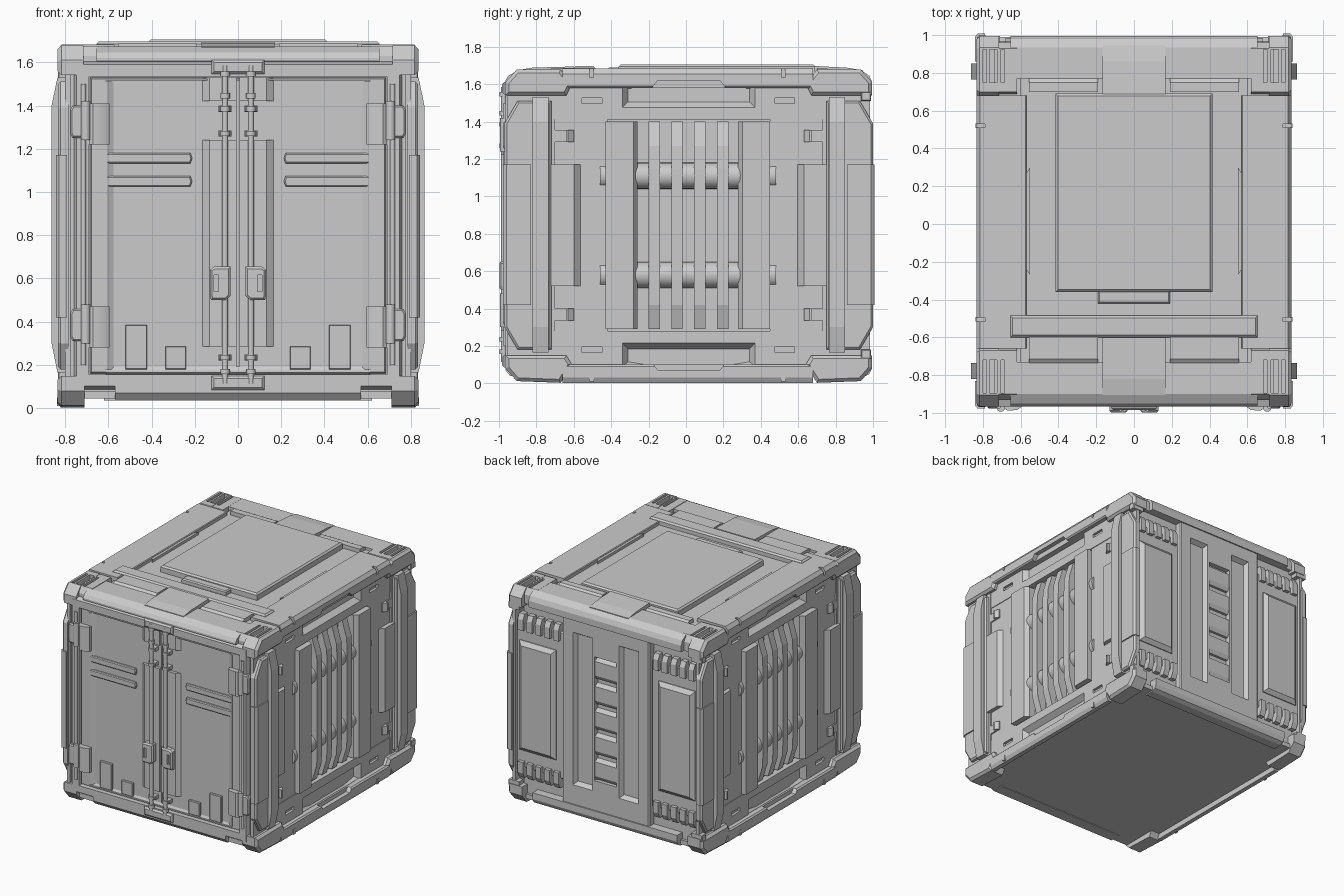
import bpy, bmesh, math
from mathutils import Vector

if "Cube" in bpy.data.objects:
    bpy.data.objects.remove(bpy.data.objects["Cube"])

C = bpy.data.objects.new("mirror_centre", None)
C.location = (0, 0.015, 0.845)
C.hide_render = True
bpy.context.collection.objects.link(C)
PUT = {'x': lambda a, b, d: (d, a, b), 'y': lambda a, b, d: (a, d, b), 'z': lambda a, b, d: (a, b, d)}


def R(a0, a1, b0, b1):
    return [(a0, b0), (a1, b0), (a1, b1), (a0, b1)]


def inset(poly, w):
    area = sum(p[0] * q[1] - q[0] * p[1] for p, q in zip(poly, poly[1:] + poly[:1]))
    s, out = (1 if area > 0 else -1), []
    for i, p in enumerate(poly):
        p, a, b = Vector(p), Vector(poly[i - 1]), Vector(poly[(i + 1) % len(poly)])
        d1, d2 = (p - a).normalized(), (b - p).normalized()
        n1, n2 = Vector((-d1.y, d1.x)) * s, Vector((-d2.y, d2.x)) * s
        out.append(tuple(p + (n1 + n2) * (w / (1 + n1.dot(n2)))))
    return out


def finish(name, bm, mir='', cut=()):
    bmesh.ops.recalc_face_normals(bm, faces=bm.faces)
    me = bpy.data.meshes.new(name)
    bm.to_mesh(me)
    bm.free()
    ob = bpy.data.objects.new(name, me)
    bpy.context.collection.objects.link(ob)
    for c in cut:
        m = ob.modifiers.new("cut", 'BOOLEAN')
        m.operation, m.solver, m.object = 'DIFFERENCE', 'EXACT', c
    if mir:
        m = ob.modifiers.new("mirror", 'MIRROR')
        m.mirror_object = C
        m.use_axis = ['X' in mir, 'Y' in mir, 'Z' in mir]
        m.use_mirror_merge = False
    return ob


def slab(name, axis, poly, d0, d1, cham=0, depth=None, **kw):
    """Outline extruded from d0 to d1, with an optional chamfer at the d1 end."""
    bm = bmesh.new()
    depth = cham if depth is None else depth
    sg = 1 if d1 > d0 else -1
    levels = [(poly, d0)] + ([(poly, d1 - sg * depth)] if cham and depth < abs(d1 - d0) - 1e-5 else [])
    levels.append((inset(poly, cham) if cham else poly, d1))
    rings = [[bm.verts.new(PUT[axis](a, b, d)) for a, b in p] for p, d in levels]
    n = len(poly)
    for r, q in zip(rings, rings[1:]):
        for i in range(n):
            bm.faces.new((r[i], r[(i + 1) % n], q[(i + 1) % n], q[i]))
    bm.faces.new(rings[0])
    bm.faces.new(rings[-1])
    return finish(name, bm, **kw)


def frame(name, axis, outer, inner, d0, d1, cham=0, **kw):
    """Rectangular ring with a sloping outer edge."""
    bm = bmesh.new()
    rings = [[bm.verts.new(PUT[axis](a, b, d)) for a, b in p]
             for p, d in ((outer, d0), (inset(outer, cham), d1), (inner, d1), (inner, d0))]
    for k in range(4):
        r, q = rings[k], rings[(k + 1) % 4]
        for i in range(4):
            bm.faces.new((r[i], r[(i + 1) % 4], q[(i + 1) % 4], q[i]))
    return finish(name, bm, **kw)


def rod(name, axis, a, b, r, d0, d1, n=16, **kw):
    pts = [(a + r * math.cos(2 * math.pi * i / n), b + r * math.sin(2 * math.pi * i / n)) for i in range(n)]
    return slab(name, axis, pts, d0, d1, **kw)


def cutter(*a, **kw):
    ob = slab(*a, **kw)
    ob.hide_render = True
    ob.display_type = 'WIRE'
    return ob


# core with raised floor
slab("core_body", 'z', R(-.74, .74, -.92, .93), .06, 1.63)
slab("floor_plate", 'z', R(-.80, .80, -.93, .95), .08, .045)

# corner castings, with a set-back shoulder next to the header
slots = [cutter("casting_slot", 'z', R(a, b, -.895, -.72), 1.60, 1.75) for a, b in ((.685, .705), (.725, .765), (.78, .80))]
slab("top_casting", 'x', [(-.965, 1.54), (-.965, 1.61), (-.905, 1.678), (-.67, 1.678), (-.61, 1.6), (-.64, 1.54)],
     .715, .835, .018, cut=slots[1:], mir='XY')
slab("casting_shoulder", 'x', [(-.93, 1.56), (-.93, 1.63), (-.90, 1.676), (-.67, 1.676), (-.64, 1.56)],
     .62, .72, cut=slots[:1], mir='XY')
slab("bottom_casting", 'x', [(-.965, .15), (-.965, .08), (-.905, .012), (-.67, .003), (-.61, .1), (-.64, .15)],
     .71, .835, .018, mir='XY')

# corner posts
slab("corner_post_core", 'x', R(-.955, -.70, .1, 1.6), .775, .80, mir='XY')
slab("corner_post_plate", 'x', [(-.97, .30), (-.90, .18), (-.72, .18), (-.72, 1.51), (-.90, 1.51), (-.97, 1.39)],
     .785, .832, .012, mir='XY')
slab("post_filler", 'x', R(-.935, -.70, .1, 1.6), .70, .79, mir='X')
slab("post_bumper", 'y', [(.80, .165), (.835, .165), (.862, .30), (.862, 1.40), (.835, 1.53), (.80, 1.53)], -.82, -.735, mir='XY')
slab("post_edge_pad", 'z', [(.79, -.978), (.828, -.978), (.842, -.96), (.842, -.83), (.79, -.83)], .42, 1.17, mir='XY')
slab("post_inner_strip", 'z', [(.74, -.725), (.822, -.725), (.822, -.60), (.79, -.565), (.74, -.565)], .52, 1.17, mir='XY')
slab("post_clip_arm", 'x', R(-.72, -.62, .335, .40), .76, .80, mir='XYZ')
slab("post_clip_block", 'z', [(.76, -.64), (.822, -.64), (.822, -.63), (.80, -.60), (.76, -.60)], .335, .40, mir='XYZ')

# side walls with sloped pockets beside the rails
pocket = cutter("side_pocket", 'x', [(-.34, 1.475), (.37, 1.475), (.37, 1.60), (.22, 1.625), (-.19, 1.625), (-.34, 1.60)],
                .80, .755, .03, .04)
slot_a = cutter("wall_slot", 'x', R(-.555, -.45, 1.495, 1.525), .85, .775)
slot_b = cutter("wall_slot_rear", 'x', R(.475, .58, 1.495, 1.525), .85, .775)
slab("side_wall_band", 'x', R(-.70, .73, 1.41, 1.61), .70, .795, cut=(pocket, slot_a, slot_b), mir='XZ')
slab("side_wall_column", 'x', R(-.70, -.42, .27, 1.42), .72, .79, mir='XY')
for lo, hi, k in ((-.43, -.258, 1), (.45, .278, -1)):
    slab("side_vent_panel", 'z', [(.73, lo), (.828, lo), (.828, hi - .024 * k), (.795, hi), (.73, hi)], .29, 1.40, mir='X')
for y in (-.20, -.078, .043, .167):
    slab("vent_slat", 'y', [(.73, .29), (.775, .29), (.815, .42), (.82, .55), (.82, 1.15), (.815, 1.27), (.775, 1.40), (.73, 1.40)],
         y, y + .06, mir='X')
for z in (.58, 1.11):
    rod("vent_cross_pipe", 'y', .742, z, .07, -.46, .48, 24, mir='X')

# long side rails
gap = cutter("rail_gap", 'x', R(-.515, -.495, 1.635, 1.75), .90, .79)
gap2 = cutter("rail_gap_rear", 'x', R(.51, .53, 1.635, 1.75), .90, .79)
dip = cutter("rail_dip", 'x', [(-.19, 1.57), (.22, 1.57), (.18, 1.62), (-.15, 1.62)], .90, .80)
dip_low = cutter("rail_dip_low", 'x', [(-.19, .12), (.22, .12), (.18, .07), (-.15, .07)], .90, .80)
slab("top_side_rail", 'y', [(.57, 1.58), (.825, 1.58), (.835, 1.59), (.835, 1.655), (.815, 1.683), (.575, 1.683), (.57, 1.678)],
     -.66, .68, cut=(gap, gap2, dip), mir='X')
slab("bottom_side_rail", 'y', [(.785, .1), (.825, .1), (.835, .09), (.835, .03), (.82, .003), (.785, .003)],
     -.66, .68, cut=(dip_low,), mir='X')
for y in (-.505, .52):
    slab("rail_gap_peg", 'x', R(y - .012, y + .012, .01, .05), .82, .838, mir='X')

# roof
slab("roof_deck", 'z', R(-.60, .60, -.78, .80), 1.60, 1.655)
slab("roof_panel", 'z', R(-.415, .415, -.36, .69), 1.64, 1.706, .012)
slab("roof_panel_lip", 'z', R(-.19, .19, -.42, -.35), 1.64, 1.688, .008)
slab("roof_side_strip", 'z', [(.55, -.27), (.57, -.24), (.57, .27), (.55, .30)], 1.64, 1.675, mir='X')
slab("roof_cross_bar", 'z', R(-.655, .655, -.60, -.485), 1.64, 1.697, .012)
slab("front_header", 'x', [(-.90, 1.60), (-.965, 1.605), (-.965, 1.62), (-.95, 1.645), (-.90, 1.672), (-.73, 1.672), (-.73, 1.60)], -.655, .655)
slab("rear_header", 'x', [(.90, 1.56), (.995, 1.56), (.995, 1.61), (.98, 1.645), (.935, 1.675), (.77, 1.675), (.77, 1.60)], -.655, .655)
slab("front_roof_ramp", 'x', [(-.905, 1.64), (-.905, 1.674), (-.82, 1.688), (-.60, 1.694), (-.60, 1.64)], -.168, .168)
slab("rear_roof_ramp", 'x', [(.945, 1.64), (.945, 1.674), (.86, 1.688), (.68, 1.697), (.68, 1.64)], -.168, .168)
slab("roof_step", 'x', [(-.735, 1.63), (-.735, 1.672), (-.715, 1.686), (-.59, 1.686), (-.59, 1.63)], .19, .555, mir='X')
slab("rear_roof_step", 'x', [(.77, 1.63), (.77, 1.672), (.75, 1.686), (.70, 1.686), (.70, 1.63)], .19, .555, mir='X')

# front frame and doors
slab("front_sill", 'x', [(-.90, .12), (-.965, .11), (-.965, .07), (-.94, .04), (-.85, .04), (-.85, .12)], -.57, .57)
frame("front_frame", 'y', R(-.772, .772, .078, 1.615), R(-.69, .69, .155, 1.535), -.90, -.966, .025)
frame("door_seal", 'y', R(-.69, .69, .155, 1.535), R(-.61, .61, .175, 1.515), -.90, -.948, .012)
slab("door_leaf", 'y', R(.006, .61, .17, 1.52), -.90, -.932, mir='X')
slab("door_side_ridge", 'z', [(.575, -.92), (.575, -.933), (.605, -.95), (.615, -.95), (.615, -.92)], .18, 1.51, mir='X')
slab("door_bottom_slope", 'x', [(-.92, .155), (-.948, .165), (-.932, .192), (-.92, .192)], -.61, .61)
for z0, z1 in ((.285, 1.24), (1.42, 1.53)):
    slab("door_lock_strip", 'z', [(.006, -.92), (.006, -.955), (.132, -.955), (.165, -.931), (.165, -.92)], z0, z1, mir='X')
for z in (1.025, 1.132):
    slab("door_rib", 'y', [(.22, z), (.61, z), (.61, z + .048), (.22, z + .048), (.212, z + .024)], -.92, -.95, .006, mir='X')
slab("door_kick_tall", 'y', R(.42, .52, .18, .385), -.92, -.95, .003, mir='X')
slab("door_kick_short", 'y', R(.24, .335, .18, .285), -.92, -.95, .003, mir='X')

# lock rods, clamps, handles
for z0, z1 in ((.085, .15), (1.545, 1.61)):
    slab("lock_plate", 'y', R(-.122, .122, z0, z1), -.93, -.985, .012)
rod("lock_rod", 'z', .06, -.975, .014, .115, 1.585, 12, mir='X')
for z in (.17, .235, 1.27, 1.385, 1.445, 1.545):
    rod("rod_collar", 'z', .06, -.975, .022, z - .012, z + .012, 12, mir='X')
for z in (.235, 1.27, 1.385):
    slab("rod_clamp", 'y', R(.03, .09, z - .014, z + .014), -.93, -.975, .004, mir='X')
hole = cutter("handle_hole", 'y', R(.09, .112, .54, .615), -1.02, -.982)
slab("lock_handle", 'y', [(.035, .52), (.055, .50), (.125, .50), (.13, .52), (.13, .64), (.11, .655), (.035, .655)],
     -.94, -.998, .01, cut=(hole,), mir='X')

# hinges
for z in (.28, 1.22):
    slab("hinge_leaf", 'z', [(.595, -.93), (.595, -.968), (.62, -.985), (.67, -.988), (.69, -.975), (.69, -.93)], z, z + .19, mir='X')
    slab("hinge_bracket", 'y', [(.66, z + .03), (.765, z + .03), (.775, z + .05), (.775, z + .16), (.765, z + .18), (.66, z + .18)],
         -.93, -.978, .008, mir='X')
    rod("hinge_pin", 'z', .705, -.972, .022, z + .02, z + .20, 16, mir='X')
rod("hinge_rod", 'z', .715, -.965, .012, .20, 1.50, 12, mir='X')

# rear centre panel with channels and ladder
channels = [cutter("rear_channel", 'y', R(a, a + .185, .27, 1.47), 1.02, .95, .03, .05) for a in (-.29, .105)]
ladder = cutter("rear_ladder_recess", 'y', R(-.095, .095, .36, 1.32), 1.02, .945)
slab("rear_centre_panel", 'y', R(-.375, .375, .11, 1.58), .90, .985, .01, cut=channels + [ladder])
for i in range(5):
    z = .365 + i * .195
    slab("ladder_rung", 'x', [(.94, z), (.965, z), (.982, z + .03), (.982, z + .14), (.94, z + .16)], -.096, .096)
slab("rear_bottom_bar", 'x', [(.88, .13), (.995, .13), (.995, .08), (.98, .05), (.95, .035), (.88, .035)], -.62, .62)

# rear side panels with clips
slab("rear_side_panel", 'y', R(.375, .79, .28, 1.42), .90, .958, .01, mir='X')
slab("rear_raised_panel", 'y', R(.44, .755, .42, 1.27), .95, .99, .03, .025, mir='X')
for i in range(5):
    x = .405 + i * .076
    slab("rear_clip", 'x', [(.92, 1.355), (.985, 1.355), (.985, 1.44), (.965, 1.48), (.92, 1.48)], x, x + .046, mir='XZ')
slab("rear_corner_stop", 'x', R(.935, .99, 1.51, 1.56), .74, .832, .005, mir='XZ')

# smooth only the rounded runs
bpy.ops.object.select_all(action='DESELECT')
ROUND = {"vent_cross_pipe", "lock_rod", "rod_collar", "hinge_pin", "hinge_rod", "hinge_leaf"}
for ob in bpy.data.objects:
    if ob.type == 'MESH' and ob.name.split('.')[0] in ROUND:
        ob.select_set(True)
        bpy.context.view_layer.objects.active = ob
bpy.ops.object.shade_smooth_by_angle(angle=math.radians(35))
